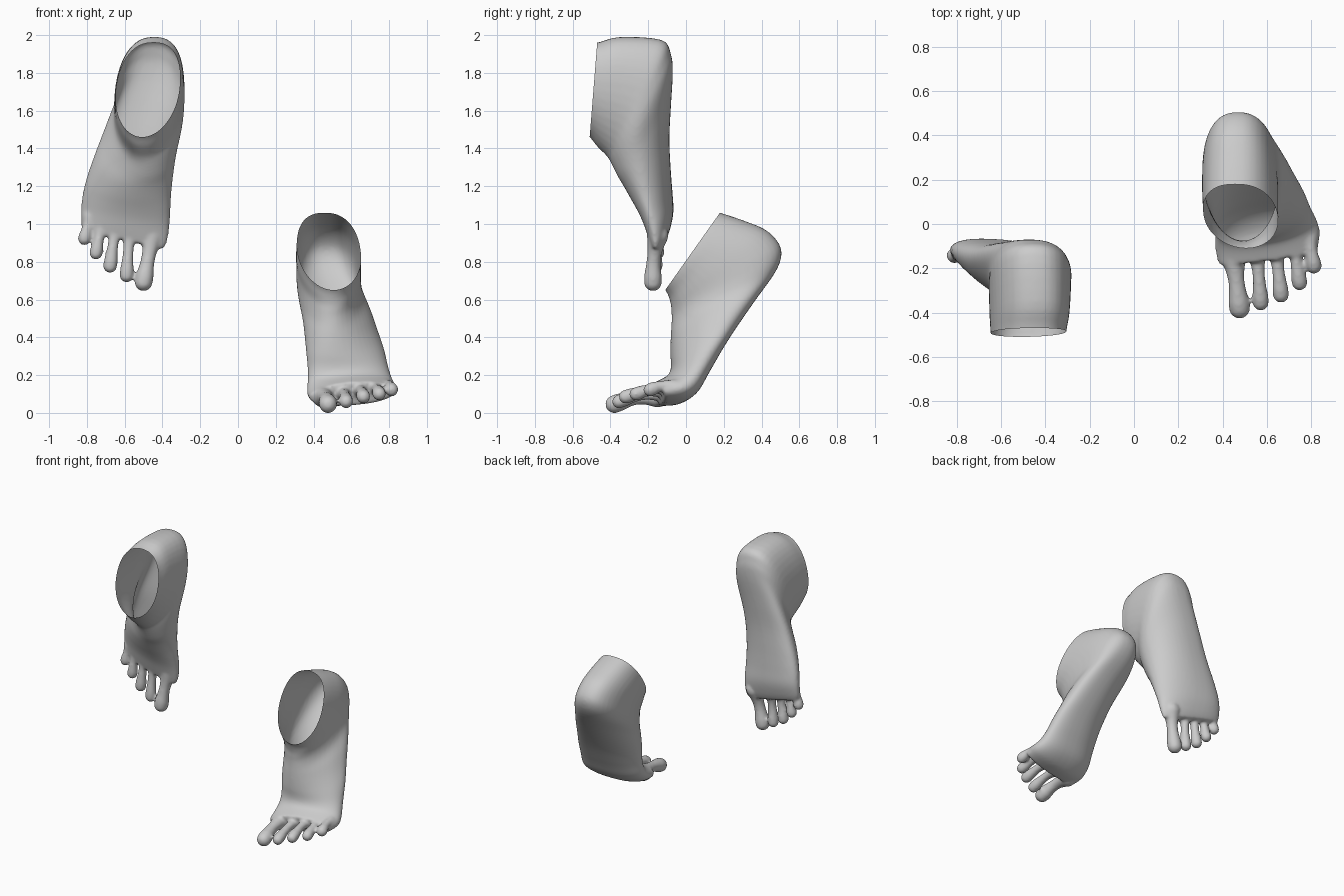
import bpy, bmesh, math
from mathutils import Vector

if "Cube" in bpy.data.objects:
    bpy.data.objects.remove(bpy.data.objects["Cube"])

N, SUB = 40, 4


def catmull(a, b, c, d, t):
    return [0.5 * (2 * q + (r - p) * t + (2 * p - 5 * q + 4 * r - s) * t * t
                   + (3 * q - p - 3 * r + s) * t ** 3) for p, q, r, s in zip(a, b, c, d)]


def refine(rows):
    out = []
    for i in range(len(rows) - 1):
        a, d = rows[max(i - 1, 0)], rows[min(i + 2, len(rows) - 1)]
        out += [catmull(a, rows[i], rows[i + 1], d, j / SUB) for j in range(SUB)]
    return out + [rows[-1]]


def spow(v, e):
    return math.copysign(abs(v) ** e, v)


def section(row, slant):
    """Ring from instep point to sole point, inner side to outer side."""
    ty, tz, by, bz, xin, xout, shear, k = row
    pts = []
    for i in range(N):
        a = 2 * math.pi * i / N
        c, s = math.cos(a), math.sin(a)
        if s < 0:
            c, s = spow(c, 0.82), spow(s, 0.9)
        f = k * (1 + c) / 2
        x = (xin + xout) / 2 + c * (xout - xin) / 2 + shear * s
        y = (ty + by) / 2 + s * (ty - by) / 2 + f * slant[0]
        z = (tz + bz) / 2 + s * (tz - bz) / 2 + f * slant[1]
        pts.append((x, y, z))
    return pts


def add_toe(bm, base, tip, r, bend):
    """Tapering toe with a rounded pad, as a chain of overlapping balls."""
    base, tip = Vector(base), Vector(tip)
    for i in range(17):
        t = i / 16
        rad = r * (1.2 - 0.32 * math.sin(math.pi * min(t / 0.9, 1)) - 0.2 * t)
        p = base.lerp(tip, t) + Vector(bend) * math.sin(math.pi * t)
        g = bmesh.ops.create_icosphere(bm, subdivisions=3, radius=rad)
        bmesh.ops.translate(bm, verts=g["verts"], vec=p)


def make_foot(name, rows, slant, toes, bend):
    bm = bmesh.new()
    # foot and ankle
    rings = [[bm.verts.new(p) for p in section(r, slant)] for r in refine(rows)]
    for a, b in zip(rings, rings[1:]):
        for i in range(N):
            j = (i + 1) % N
            bm.faces.new((a[i], a[j], b[j], b[i]))
    bm.faces.new(rings[0][::-1])
    bm.faces.new(rings[-1])
    bmesh.ops.recalc_face_normals(bm, faces=bm.faces[:])
    # toes
    for base, tip, r in toes:
        add_toe(bm, base, tip, r, bend)
    me = bpy.data.meshes.new(name)
    bm.to_mesh(me)
    bm.free()
    ob = bpy.data.objects.new(name, me)
    bpy.context.collection.objects.link(ob)
    # blend everything into one skin
    m = ob.modifiers.new("merge", 'REMESH')
    m.mode, m.voxel_size = 'VOXEL', 0.009
    m = ob.modifiers.new("soften", 'SMOOTH')
    m.factor, m.iterations = 0.5, 10
    bm = bmesh.new()
    bm.from_object(ob, bpy.context.evaluated_depsgraph_get())
    ob.modifiers.clear()
    # open ankle cut
    ty, tz, by, bz = rows[1][:4]
    no = Vector((0, -(bz - tz), by - ty)).normalized()
    bmesh.ops.bisect_plane(bm, geom=bm.verts[:] + bm.edges[:] + bm.faces[:],
                           plane_co=(0, ty, tz), plane_no=no, clear_outer=True)
    for f in bm.faces:
        f.smooth = True
    bm.to_mesh(me)
    bm.free()


# rows: instep y, z, sole y, z, inner x, outer x, shear, toe slant
hanging = [
    (-.58, 1.52, -.58, 1.95, -.32, -.64, -.03, 0),
    (-.51, 1.46, -.47, 1.96, -.31, -.645, -.03, 0),
    (-.47, 1.41, -.35, 1.99, -.295, -.65, -.03, 0),
    (-.42, 1.36, -.13, 1.975, -.285, -.655, -.02, 0),
    (-.40, 1.33, -.08, 1.90, -.285, -.655, -.01, 0),
    (-.385, 1.30, -.07, 1.80, -.295, -.66, 0, 0),
    (-.36, 1.25, -.08, 1.62, -.325, -.70, .03, 0),
    (-.33, 1.20, -.088, 1.45, -.345, -.745, .05, 0),
    (-.295, 1.12, -.085, 1.28, -.36, -.785, .06, .25),
    (-.265, 1.05, -.08, 1.14, -.365, -.81, .06, .5),
    (-.24, .98, -.08, 1.02, -.365, -.825, .04, .8),
    (-.215, .90, -.10, .92, -.375, -.83, .02, 1),
    (-.20, .865, -.12, .87, -.395, -.825, .01, 1)]
hanging_toes = [
    ((-.452, -.15, .94), (-.50, -.175, .692), .048),
    ((-.572, -.15, .98), (-.59, -.168, .727), .037),
    ((-.645, -.145, 1.01), (-.677, -.16, .777), .037),
    ((-.715, -.14, 1.03), (-.752, -.15, .845), .035),
    ((-.785, -.13, 1.04), (-.813, -.142, .922), .035)]
make_foot("hanging_foot", hanging, (.03, .1), hanging_toes, (0, -.008, 0))

tiptoe = [
    (-.17, .72, .08, 1.09, .32, .64, .025, 0),
    (-.11, .65, .18, 1.06, .315, .65, .025, 0),
    (-.09, .61, .30, 1.02, .31, .65, .02, 0),
    (-.08, .57, .42, .97, .31, .65, .02, 0),
    (-.078, .54, .49, .90, .31, .65, .015, 0),
    (-.076, .51, .505, .83, .312, .653, .01, 0),
    (-.077, .47, .47, .74, .322, .665, 0, 0),
    (-.08, .42, .37, .60, .345, .70, -.03, 0),
    (-.082, .36, .28, .47, .36, .73, -.05, 0),
    (-.085, .30, .20, .35, .37, .76, -.06, .1),
    (-.088, .24, .115, .21, .375, .79, -.05, .3),
    (-.105, .20, .04, .095, .37, .82, -.03, .6),
    (-.14, .17, -.06, .03, .367, .838, -.02, 1),
    (-.20, .14, -.16, .022, .38, .83, -.01, 1)]
tiptoe_toes = [
    ((.45, -.15, .085), (.477, -.38, .046), .048),
    ((.555, -.12, .10), (.573, -.355, .06), .037),
    ((.64, -.10, .115), (.664, -.32, .085), .037),
    ((.72, -.08, .125), (.748, -.265, .10), .036),
    ((.79, -.06, .135), (.813, -.19, .122), .036)]
make_foot("tiptoe_foot", tiptoe, (.06, .04), tiptoe_toes, (0, 0, .014))
